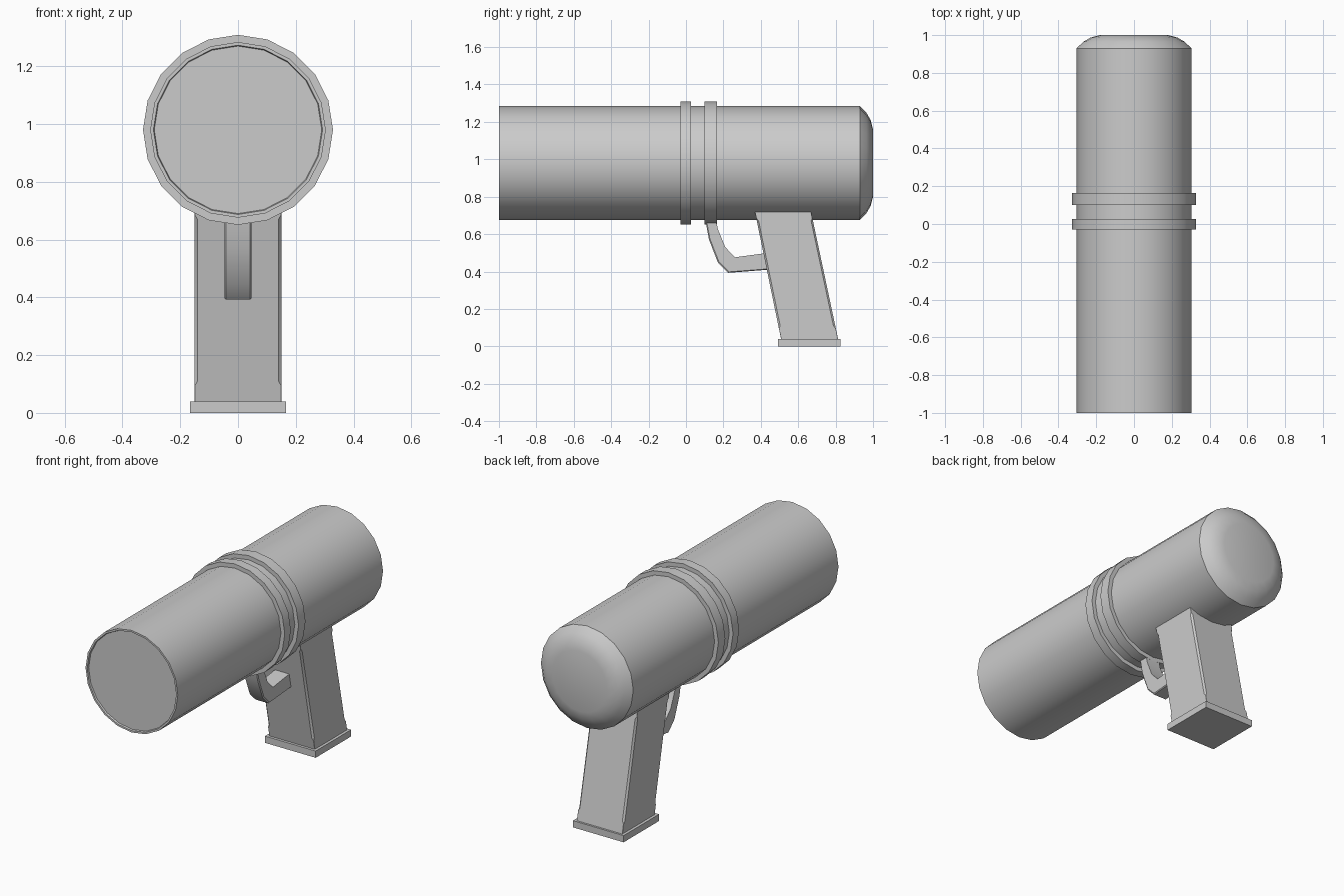
import bpy, bmesh
from math import cos, sin, pi, radians

if "Cube" in bpy.data.objects:
    bpy.data.objects.remove(bpy.data.objects["Cube"])

SIDES, AXIS_Z = 20, 0.98


def finish(name, bm, angle=30):
    bmesh.ops.recalc_face_normals(bm, faces=bm.faces)
    mesh = bpy.data.meshes.new(name)
    bm.to_mesh(mesh)
    bm.free()
    ob = bpy.data.objects.new(name, mesh)
    bpy.context.collection.objects.link(ob)
    bpy.ops.object.select_all(action='DESELECT')
    ob.select_set(True)
    bpy.context.view_layer.objects.active = ob
    bpy.ops.object.shade_smooth_by_angle(angle=radians(angle))
    return ob


def loft(bm, loops, caps=True, closed=False):
    rings = [[bm.verts.new(p) for p in loop] for loop in loops]
    pairs = list(zip(rings, rings[1:]))
    if closed:
        pairs.append((rings[-1], rings[0]))
    for a, b in pairs:
        n = len(a)
        for i in range(n):
            j = (i + 1) % n
            bm.faces.new((a[i], a[j], b[j], b[i]))
    if caps and not closed:
        bm.faces.new(rings[0])
        bm.faces.new(rings[-1])


def circle(r, y):
    return [(r * cos(2 * pi * i / SIDES), y, AXIS_Z + r * sin(2 * pi * i / SIDES))
            for i in range(SIDES)]


def lathe(name, profile, closed=False):
    bm = bmesh.new()
    loft(bm, [circle(r, y) for r, y in profile], closed=closed)
    return finish(name, bm, 35)


# Barrel: shallow recessed front face, rounded back
lathe("barrel", [(0.29, -0.99), (0.293, -1), (0.304, -1), (0.304, 0.93),
                 (0.268, 0.965), (0.23, 0.987), (0.18, 1.0)])

# Raised bands
for name, y0, y1 in (("front_band", -0.03, 0.027), ("rear_band", 0.1, 0.165)):
    lathe(name, [(0.3, y0), (0.329, y0), (0.329, y1), (0.3, y1)], closed=True)


# Grip: leaning block, chamfered along the middle of its corners
def grip_section(z, c):
    t = (z - 0.04) / 0.682
    y0, y1, w = 0.508 - 0.14 * t, 0.813 - 0.145 * t, 0.15
    return [(-w + c, y0, z), (w - c, y0, z), (w, y0 + c, z), (w, y1 - c, z),
            (w - c, y1, z), (-w + c, y1, z), (-w, y1 - c, z), (-w, y0 + c, z)]


bm = bmesh.new()
loft(bm, [grip_section(z, c) for z, c in
          ((0.04, 0.001), (0.095, 0.001), (0.11, 0.01), (0.67, 0.01),
           (0.685, 0.001), (0.722, 0.001))])
finish("grip", bm)

# Base plate
bm = bmesh.new()
loft(bm, [[(-0.167, 0.492, z), (0.167, 0.492, z), (0.167, 0.825, z), (-0.167, 0.825, z)]
          for z in (0, 0.04)])
finish("base_plate", bm)

# Trigger guard: outer and inner points of a bent strap
outer = [(0.10, 0.70), (0.107, 0.655), (0.123, 0.57), (0.171, 0.447), (0.225, 0.393), (0.47, 0.412)]
inner = [(0.155, 0.70), (0.162, 0.665), (0.171, 0.625), (0.21, 0.53), (0.262, 0.476), (0.47, 0.504)]
bm = bmesh.new()
w, c = 0.047, 0.005
loft(bm, [[(-w + c, *o), (w - c, *o), (w, o[0] + c, o[1] + c), (w, *i), (-w, *i),
           (-w, o[0] + c, o[1] + c)] for o, i in zip(outer, inner)])
finish("trigger_guard", bm)
